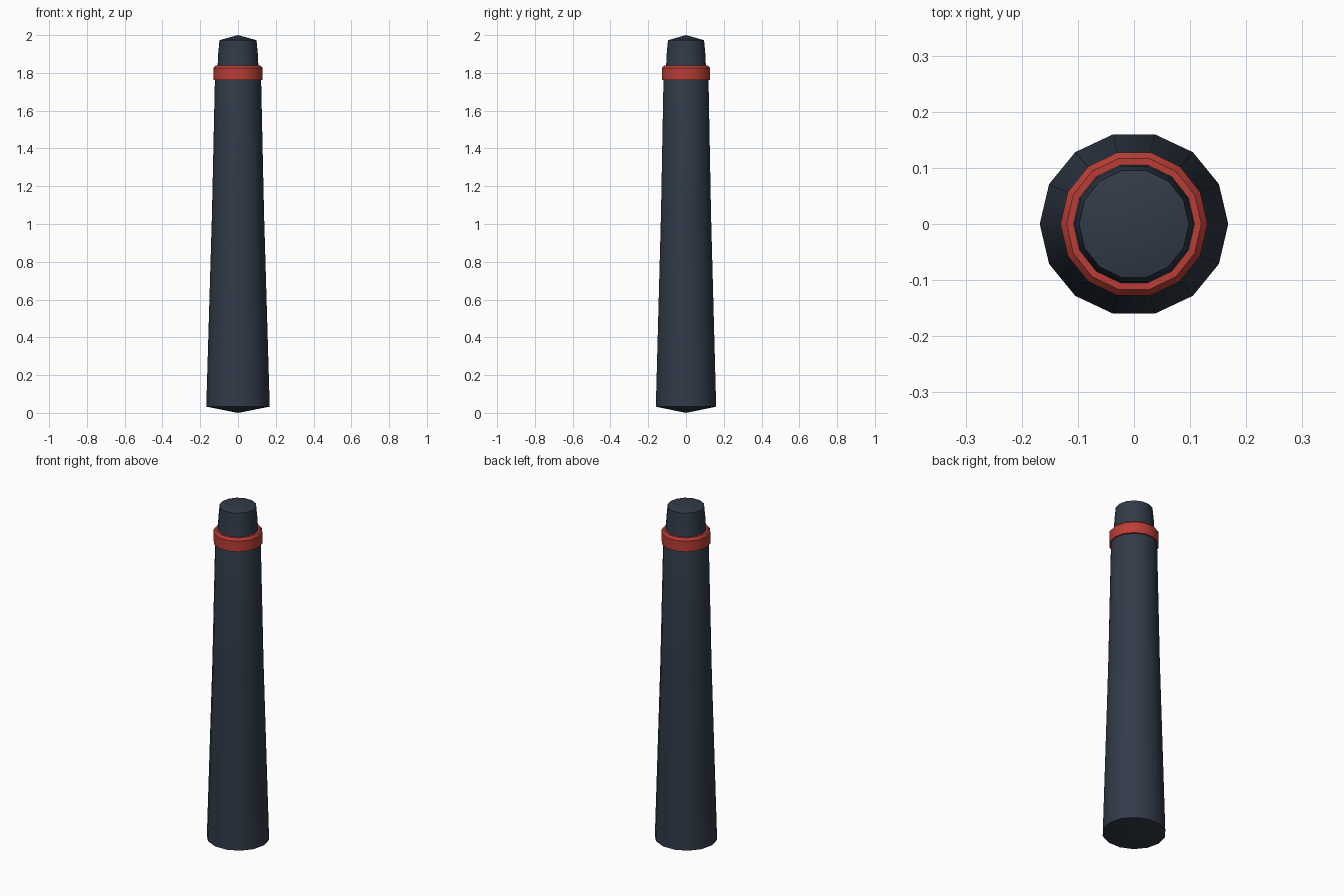
import bpy, bmesh, math

if "Cube" in bpy.data.objects:
    bpy.data.objects.remove(bpy.data.objects["Cube"])

SIDES = 14


def material(name, rgb):
    m = bpy.data.materials.new(name)
    m.diffuse_color = (*rgb, 1.0)
    m.use_nodes = True
    m.node_tree.nodes["Principled BSDF"].inputs["Base Color"].default_value = m.diffuse_color
    return m


def lathe(name, profile, mat):
    """Spin (radius, z, y_scale) points round z; radius 0 makes a pole."""
    bm = bmesh.new()
    rings = []
    for r, z, sy in profile:
        if r == 0:
            rings.append([bm.verts.new((0, 0, z))] * SIDES)
        else:
            rings.append([bm.verts.new((r * math.cos(2 * math.pi * i / SIDES),
                                        r * sy * math.sin(2 * math.pi * i / SIDES), z))
                          for i in range(SIDES)])
    for a, b in zip(rings, rings[1:]):
        for i in range(SIDES):
            j = (i + 1) % SIDES
            corners = []
            for v in (a[i], a[j], b[j], b[i]):
                if v not in corners:
                    corners.append(v)
            bm.faces.new(corners)
    bmesh.ops.recalc_face_normals(bm, faces=bm.faces)
    mesh = bpy.data.meshes.new(name)
    bm.to_mesh(mesh)
    bm.free()
    mesh.materials.append(mat)
    obj = bpy.data.objects.new(name, mesh)
    bpy.context.collection.objects.link(obj)
    bpy.ops.object.select_all(action='DESELECT')
    obj.select_set(True)
    bpy.context.view_layer.objects.active = obj
    bpy.ops.object.shade_smooth_by_angle(angle=math.radians(35))
    return obj


slate = material("dark slate", (0.030, 0.043, 0.064))
red = material("brick red", (0.48, 0.048, 0.036))

# Tapered shaft, narrow neck and shallow pointed ends
lathe("shaft", [(0, 0, 1), (0.168, 0.033, 0.975), (0.138, 1.05, 0.985),
                (0.122, 1.78, 1), (0.108, 1.835, 1), (0.105, 1.90, 1),
                (0.098, 1.973, 1), (0, 2.0, 1)], slate)

# Raised collar band with a chamfered upper edge
lathe("collar_band", [(0.118, 1.762, 1), (0.131, 1.762, 1), (0.131, 1.825, 1),
                      (0.120, 1.838, 1), (0.104, 1.838, 1)], red)
